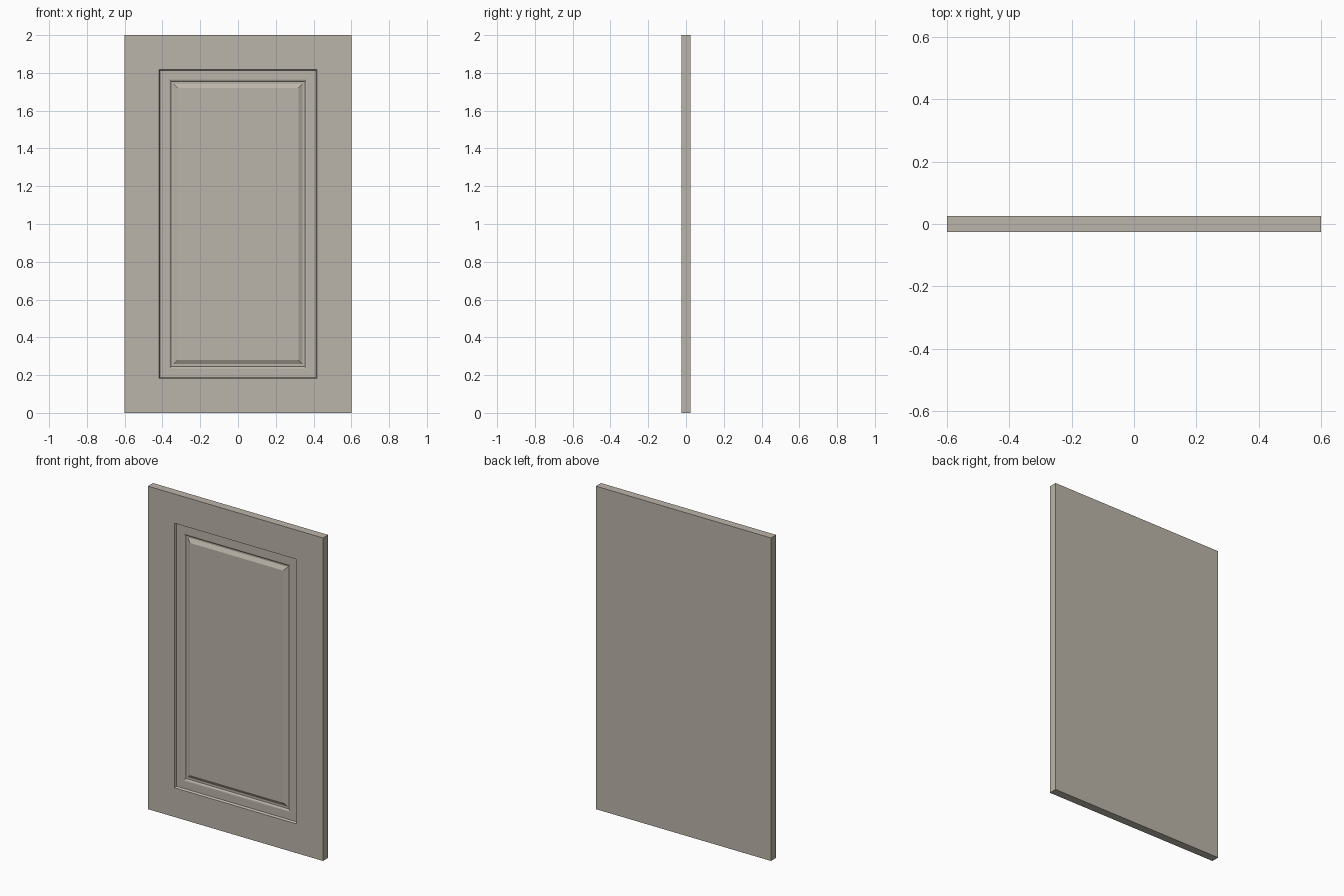
import bpy
import bmesh

if "Cube" in bpy.data.objects:
    bpy.data.objects.remove(bpy.data.objects["Cube"])

W, H, T = 0.6, 2.0, 0.025  # half width, height, half thickness

# Door cross-section: (inset from the outer edge, depth below the front face)
profile = [
    (0.0, 0.0), (0.181, 0.0),                     # flat frame
    (0.187, 0.013), (0.235, 0.013),               # recess step and ledge
    (0.240, 0.0142), (0.244, 0.0175), (0.246, 0.024),  # rounded lip into groove
    (0.258, 0.024), (0.281, 0.011),               # groove floor and panel bevel
]

bm = bmesh.new()


def ring(inset, y):
    x, z0, z1 = W - inset, inset, H - inset
    return [bm.verts.new((px, y, pz))
            for px, pz in ((-x, z0), (x, z0), (x, z1), (-x, z1))]


# Back face, side walls, then the moulded front profile
rings = [ring(0.0, T)] + [ring(i, -T + d) for i, d in profile]
bm.faces.new(rings[0])
for a, b in zip(rings, rings[1:]):
    for k in range(4):
        n = (k + 1) % 4
        bm.faces.new((a[k], a[n], b[n], b[k]))
bm.faces.new(rings[-1])  # raised centre field
bmesh.ops.recalc_face_normals(bm, faces=bm.faces)

mesh = bpy.data.meshes.new("panel_door")
bm.to_mesh(mesh)
bm.free()
door = bpy.data.objects.new("panel_door", mesh)
bpy.context.collection.objects.link(door)

# Warm grey paint
paint = bpy.data.materials.new("warm_grey_paint")
paint.diffuse_color = (0.50, 0.46, 0.40, 1.0)
paint.use_nodes = True
paint.node_tree.nodes["Principled BSDF"].inputs["Base Color"].default_value = paint.diffuse_color
mesh.materials.append(paint)
